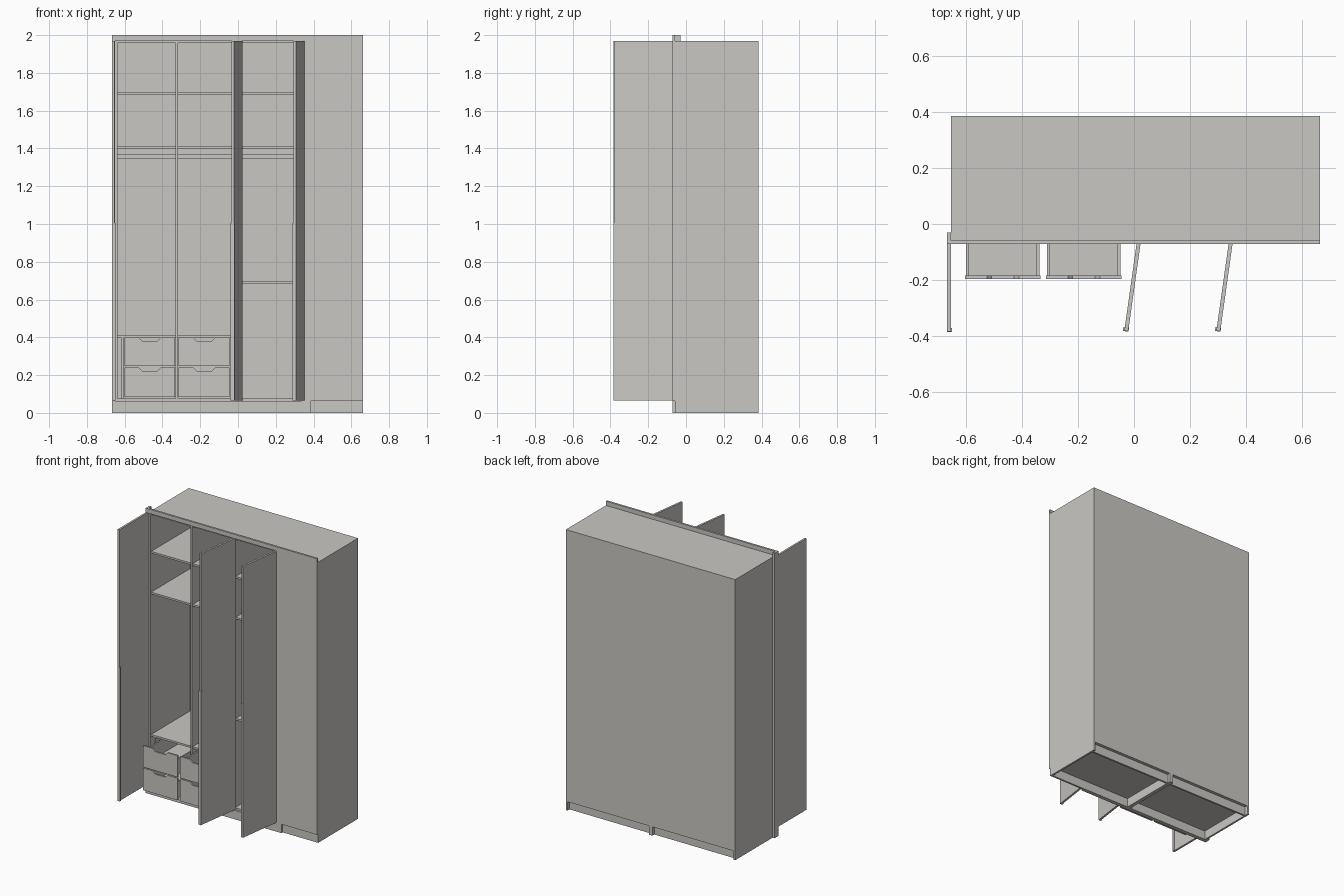
import bpy
import math
from mathutils import Matrix, Vector

if "Cube" in bpy.data.objects:
    bpy.data.objects.remove(bpy.data.objects["Cube"])

mat = bpy.data.materials.new("warm_grey")
mat.diffuse_color = (0.59, 0.575, 0.55, 1)
mat.use_nodes = True
mat.node_tree.nodes["Principled BSDF"].inputs["Base Color"].default_value = mat.diffuse_color


def mesh_object(name, verts, faces):
    me = bpy.data.meshes.new(name)
    me.from_pydata(verts, [], faces)
    me.materials.append(mat)
    ob = bpy.data.objects.new(name, me)
    bpy.context.collection.objects.link(ob)
    return ob


def box(name, x0, x1, y0, y1, z0, z1):
    v = [(x, y, z) for x in (x0, x1) for y in (y0, y1) for z in (z0, z1)]
    f = [(0, 1, 3, 2), (4, 6, 7, 5), (0, 4, 5, 1), (2, 3, 7, 6), (0, 2, 6, 4), (1, 5, 7, 3)]
    return mesh_object(name, v, f)


def plate(name, outline, y0, y1):
    """Extrude an anticlockwise x-z outline from y0 back to y1."""
    n = len(outline)
    v = [(x, y, z) for y in (y0, y1) for x, z in outline]
    f = [tuple(range(n)), tuple(reversed(range(n, 2 * n)))]
    f += [(i, i + n, (i + 1) % n + n, (i + 1) % n) for i in range(n)]
    return mesh_object(name, v, f)


def turn(ob, px, py, angle):
    """Swing a part about a vertical hinge line."""
    p = Vector((px, py, 0))
    ob.data.transform(Matrix.Translation(p) @ Matrix.Rotation(angle, 4, 'Z') @ Matrix.Translation(-p))


T = 0.013                      # board thickness
L, M, R = -0.652, 0.005, 0.663  # left, middle and right of the carcass
F, B = -0.058, 0.385           # front and back of the carcass
FACE = -0.072                  # front plane of doors and trims
Z0, Z1 = 0.062, 1.97           # floor and roof heights

# Two carcasses side by side
for side, a, b in (("left", L, M), ("right", M, R)):
    c = (a + b) / 2
    box(side + "_carcass_side_a", a, a + T, F, B, 0, Z1)
    box(side + "_carcass_side_b", b - T, b, F, B, 0, Z1)
    box(side + "_roof", a + T, b - T, F, B, Z1 - T, Z1)
    box(side + "_floor", a + T, b - T, F, B, Z0, Z0 + T)
    box(side + "_back_panel", a + T, b - T, B - 0.006, B, Z0, Z1 - T)
    box(side + "_divider", c - T / 2, c + T / 2, F, B - 0.006, Z0 + T, Z1 - T)
    box(side + "_front_base_rail", a + T, b - T, F, F + T, 0, Z0)
    box(side + "_back_base_rail", a + T, b - T, B - 0.035, B - 0.022, 0, Z0)

    # Shelves, back rail and hanging rod in each bay
    for bay, p, q in (("outer", a + T, c - T / 2), ("inner", c + T / 2, b - T)):
        n = side + "_" + bay
        box(n + "_upper_shelf", p, q, F + 0.008, B - 0.006, 1.682, 1.695)
        box(n + "_hat_shelf", p, q, F + 0.008, B - 0.006, 1.396, 1.409)
        box(n + "_back_rail", p, q, B - 0.02, B - 0.006, 1.345, 1.396)
        box(n + "_hanging_rod", p, q, 0.155, 0.167, 1.368, 1.396)
        if side == "right":
            box(n + "_low_shelf", p, q, F + 0.008, B - 0.006, 0.686, 0.699)

# Plinth facing, top trim and end filler with its return
box("plinth_facing", -0.667, 0.387, FACE, F, 0, Z0)
box("top_trim", -0.667, R, FACE, F, Z1, 2.0)
box("left_end_filler", -0.667, L, FACE, -0.03, 0, 2.0)

# Drawer housing
lc = (L + M) / 2
box("drawer_cover_shelf_left", L + T, lc - T / 2, F + 0.008, B - 0.006, 0.397, 0.41)
box("drawer_cover_shelf_right", lc + T / 2, M - T, F + 0.008, B - 0.006, 0.397, 0.41)
box("drawer_housing_left_cheek", -0.617, -0.605, F + 0.008, B - 0.006, Z0 + T, 0.397)

# Pulled-out drawers with a finger notch in each front
for col, a, b in (("left", -0.602, -0.333), ("right", -0.314, -0.044)):
    for row, z0, z1 in (("lower", 0.085, 0.24), ("upper", 0.247, 0.398)):
        n = col + "_" + row + "_drawer"
        c = (a + b) / 2
        plate(n + "_front", [(a, z0), (b, z0), (b, z1), (c + 0.057, z1), (c + 0.04, z1 - 0.018),
                             (c - 0.04, z1 - 0.018), (c - 0.057, z1), (a, z1)], -0.196, -0.184)
        t = z1 - 0.03
        box(n + "_side_a", a + 0.004, a + 0.014, -0.184, 0.22, z0 + 0.012, t)
        box(n + "_side_b", b - 0.014, b - 0.004, -0.184, 0.22, z0 + 0.012, t)
        box(n + "_back", a + 0.014, b - 0.014, 0.21, 0.22, z0 + 0.012, t)
        box(n + "_base", a + 0.014, b - 0.014, -0.184, 0.21, z0 + 0.015, z0 + 0.023)

# Open doors, each with a half-height edge grip
box("left_door", -0.667, -0.653, -0.383, FACE, 0.065, Z1)
box("left_door_grip", -0.667, -0.648, -0.385, -0.37, 0.065, 1.005)
for name, hx in (("middle_door", 0.025), ("right_door", 0.353)):
    d = box(name, hx - 0.327, hx, FACE + 0.014, FACE + 0.028, 0.065, Z1)
    g = box(name + "_grip", hx - 0.329, hx - 0.314, FACE + 0.013, FACE + 0.033, 0.065, 1.005)
    for ob in (d, g):
        turn(ob, hx, FACE + 0.014, math.radians(82))

# Closed door
box("closed_door", 0.336, R, FACE, F, Z0, Z1)
